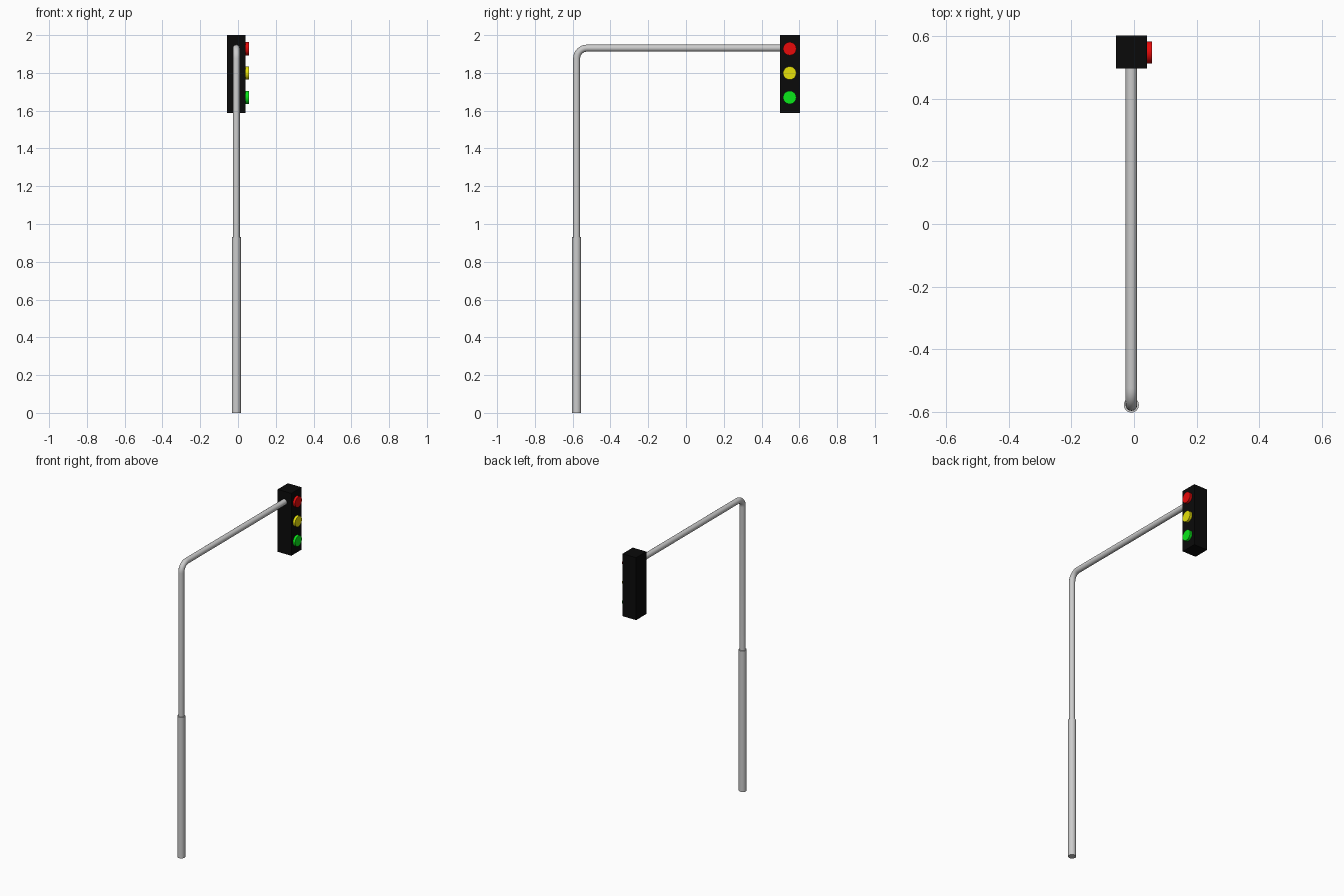
import bpy
from math import sin, cos, pi

if "Cube" in bpy.data.objects:
    bpy.data.objects.remove(bpy.data.objects["Cube"])

PX, PY = -0.0085, -0.579      # pole axis
ARM_Z, R, BEND = 1.931, 0.0185, 0.055
BOX_Y = 0.55


def paint(obj, name, rgb):
    mat = bpy.data.materials.new(name)
    mat.diffuse_color = (*rgb, 1)
    mat.use_nodes = True
    mat.node_tree.nodes["Principled BSDF"].inputs["Base Color"].default_value = mat.diffuse_color
    obj.data.materials.append(mat)


def cylinder(name, radius, depth, loc, rot=(0, 0, 0)):
    bpy.ops.mesh.primitive_cylinder_add(vertices=32, radius=radius, depth=depth,
                                        location=loc, rotation=rot)
    obj = bpy.context.object
    obj.name = name
    bpy.ops.object.shade_smooth_by_angle()
    return obj


# Thick lower sleeve of the pole
cylinder("pole_base", 0.024, 0.93, (PX, PY, 0.465))

# Upper pole, rounded elbow and arm as one swept tube
path = [(PX, PY, 0.9)]
for i in range(9):
    a = pi / 2 * i / 8
    path.append((PX, PY + BEND * (1 - cos(a)), ARM_Z - BEND + BEND * sin(a)))
path.append((PX, 0.51, ARM_Z))
curve = bpy.data.curves.new("pole_arm", "CURVE")
curve.dimensions = "3D"
curve.bevel_depth = R
curve.bevel_resolution = 6
curve.use_fill_caps = True
spline = curve.splines.new("POLY")
spline.points.add(len(path) - 1)
for p, co in zip(spline.points, path):
    p.co = (*co, 1)
arm = bpy.data.objects.new("pole_arm", curve)
bpy.context.collection.objects.link(arm)
bpy.ops.object.select_all(action="DESELECT")
arm.select_set(True)
bpy.context.view_layer.objects.active = arm
bpy.ops.object.convert(target="MESH")
bpy.ops.object.shade_smooth_by_angle()

# Signal housing
bpy.ops.mesh.primitive_cube_add(size=1, location=(PX, BOX_Y, 1.794))
box = bpy.context.object
box.name = "signal_housing"
box.scale = (0.099, 0.106, 0.412)
bpy.ops.object.transform_apply(location=False, rotation=False, scale=True)
paint(box, "housing_black", (0.003, 0.003, 0.003))

# Three lamps facing +x
for name, z, rgb in (("red", 1.928, (0.8, 0.003, 0.003)),
                     ("yellow", 1.799, (0.8, 0.75, 0.003)),
                     ("green", 1.67, (0.003, 0.8, 0.01))):
    lamp = cylinder(name + "_lamp", 0.035, 0.03, (0.0425, BOX_Y - 0.001, z), (0, pi / 2, 0))
    paint(lamp, name + "_light", rgb)
